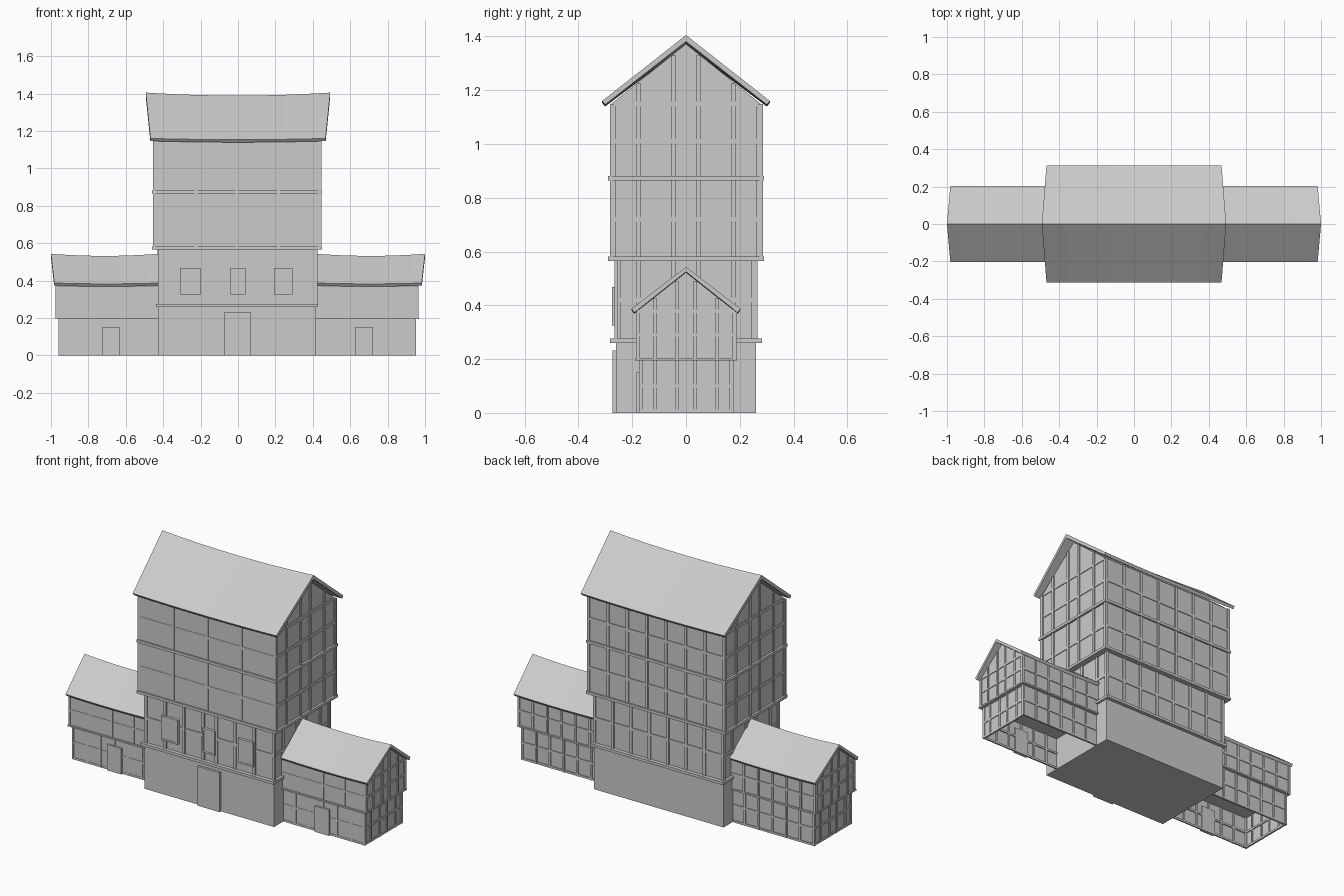
import bpy, bmesh

if "Cube" in bpy.data.objects:
    bpy.data.objects.remove(bpy.data.objects["Cube"])

CX = -0.005  # walls sit slightly left of the roof centre


def finish(bm, name):
    bmesh.ops.recalc_face_normals(bm, faces=bm.faces)
    me = bpy.data.meshes.new(name)
    bm.to_mesh(me)
    bm.free()
    ob = bpy.data.objects.new(name, me)
    bpy.context.collection.objects.link(ob)
    return ob


def add_box(bm, x0, x1, y0, y1, z0, z1):
    vs = bmesh.ops.create_cube(bm, size=1)['verts']
    for v in vs:
        v.co = ((x0 + x1) / 2 + v.co.x * (x1 - x0),
                (y0 + y1) / 2 + v.co.y * (y1 - y0),
                (z0 + z1) / 2 + v.co.z * (z1 - z0))
    return vs


def box(name, *dims, open_ends=False):
    bm = bmesh.new()
    add_box(bm, *dims)
    if open_ends:
        bm.normal_update()
        bmesh.ops.delete(bm, geom=[f for f in bm.faces if abs(f.normal.z) > 0.9],
                         context='FACES')
    return finish(bm, name)


def loft(name, sections):
    """Skin a list of closed sections and cap both ends."""
    bm = bmesh.new()
    rings = [[bm.verts.new(p) for p in s] for s in sections]
    n = len(rings[0])
    for a, b in zip(rings, rings[1:]):
        for i in range(n):
            j = (i + 1) % n
            bm.faces.new((a[i], a[j], b[j], b[i]))
    bm.faces.new(rings[0])
    bm.faces.new(rings[-1])
    return finish(bm, name)


def gable_body(name, x0, x1, y, z0, eave, apex):
    prof = [(-y, z0), (y, z0), (y, eave), (0, apex), (-y, eave)]
    loft(name, [[(x, p, z) for p, z in prof] for x in (x0, x1)])


def roof(name, xa, xb, flare_a, flare_b, y, eave, ridge, thick, sag):
    """Pitched slab with a sagging ridge and ends that lean out at the top."""
    prof = [(-y, eave), (0, ridge), (y, eave),
            (y - 0.011, eave - 0.014), (0, ridge - thick), (-y + 0.011, eave - 0.014)]
    secs = []
    for i in range(9):
        t = i / 8
        drop = sag * (1 - (2 * t - 1) ** 2)
        sec = []
        for p, z in prof:
            k = 1 - abs(p) / y
            a, b = xa - flare_a * k, xb + flare_b * k
            sec.append((a + (b - a) * t, p, z - drop * (0.4 + 0.6 * k)))
        secs.append(sec)
    loft(name, secs)


def frame(name, x0, x1, y, z0, z1, bays_front, bays_back, side_ys, rails, w,
          ends=(-1, 1), apex=None, side_rails=None, front_xs=None, f_out=0.003):
    """Timber posts and rails on the four walls of one storey."""
    bm = bmesh.new()
    h, d = w / 2, 0.006
    for s, bays, out in ((-1, bays_front, f_out), (1, bays_back, d)):
        xs = [x0 + (x1 - x0) * i / bays for i in range(bays + 1)]
        if s < 0 and front_xs:
            xs = front_xs
        ya, yb = sorted((s * (y - 0.006), s * (y + out)))
        for x in xs:
            add_box(bm, x - h, x + h, ya, yb, z0, z1)
        ya, yb = sorted((s * (y - 0.006), s * (y + out * 0.7)))
        for z in rails:
            add_box(bm, x0, x1, ya, yb, z - h, z + h)
    for s in ends:
        xe = x1 if s > 0 else x0
        xa, xb = sorted((xe - s * 0.006, xe + s * d))
        for p in list(side_ys) + [-y + h, y - h]:
            top = z1 if apex is None else z1 + (apex - z1) * (1 - (abs(p) + h) / y)
            add_box(bm, xa, xb, p - h, p + h, z0, max(top, z1))
        xa, xb = sorted((xe - s * 0.006, xe + s * d * 0.7))
        for z in (side_rails or rails):
            r = y if z <= z1 or apex is None else y * (apex - z - h) / (apex - z1)
            add_box(bm, xa, xb, -r, r, z - h, z + h)
    finish(bm, name)


# Central tower: plain base, first storey, two tall upper storeys with gables
box('tower_base', CX - 0.422, CX + 0.422, -0.26, 0.26, 0, 0.265)
box('tower_first_storey', CX - 0.418, CX + 0.418, -0.26, 0.26, 0.265, 0.57)
gable_body('tower_upper_storeys', CX - 0.442, CX + 0.442, 0.28, 0.57, 1.148, 1.372)

# Projecting floor beams
box('tower_beam_low', CX - 0.434, CX + 0.434, -0.282, 0.282, 0.26, 0.276)
box('tower_beam_mid', CX - 0.455, CX + 0.455, -0.29, 0.29, 0.565, 0.581)
box('tower_beam_high', CX - 0.455, CX + 0.455, -0.29, 0.29, 0.865, 0.881)

# Tower timber framing
posts = (-0.175, -0.045, 0.045, 0.175)
frame('first_storey_frame', CX - 0.418, CX + 0.418, 0.26, 0.27, 0.57, 7, 7, posts,
      (0.42,), 0.017, f_out=0.006,
      front_xs=[-0.417, -0.29, -0.17, -0.043, 0.043, 0.165, 0.29, 0.417])
frame('second_storey_frame', CX - 0.442, CX + 0.442, 0.28, 0.575, 0.87, 4, 7, posts,
      (0.72,), 0.017)
frame('third_storey_frame', CX - 0.442, CX + 0.442, 0.28, 0.875, 1.148, 4, 7, posts,
      (1.01,), 0.017, apex=1.372, side_rails=(1.01, 1.15))

roof('tower_roof', -0.468, 0.468, 0.025, 0.025, 0.312, 1.16, 1.405, 0.024, 0.016)

# Front doors and bay windows of the tower
box('main_door', -0.072, 0.07, -0.273, -0.25, 0, 0.232)
for name, a, b in (('left', -0.31, -0.2), ('middle', -0.04, 0.04), ('right', 0.192, 0.292)):
    box('window_' + name, a, b, -0.274, -0.25, 0.325, 0.468)
    bm = bmesh.new()
    for z in (0.33, 0.463):
        add_box(bm, a, b, -0.276, -0.27, z - 0.005, z + 0.005)
    for x in (a + 0.005, b - 0.005):
        add_box(bm, x - 0.005, x + 0.005, -0.276, -0.27, 0.325, 0.468)
    finish(bm, 'window_frame_' + name)

# Two side wings
for s, side in ((-1, 'left'), (1, 'right')):
    def span(inner, outer):
        return sorted((CX + s * inner, CX + s * outer))
    lo, up = span(0.41, 0.95), span(0.41, 0.965)
    box(side + '_wing_lower', *lo, -0.172, 0.172, 0, 0.2, open_ends=True)
    gable_body(side + '_wing_upper', *up, 0.183, 0.2, 0.378, 0.522)
    box(side + '_wing_beam', *span(0.41, 0.972), -0.19, 0.19, 0.194, 0.203)
    frame(side + '_wing_lower_frame', *lo, 0.172, 0, 0.2, 6, 6,
          (-0.115, -0.033, 0.033, 0.115), (0.006, 0.1), 0.012, ends=(s,))
    frame(side + '_wing_upper_frame', *up, 0.183, 0.2, 0.378, 4, 6,
          (-0.115, -0.033, 0.033, 0.115), (0.29,), 0.012, ends=(s,), apex=0.522,
          side_rails=(0.29, 0.378))
    fl = (0.018, 0) if s < 0 else (0, 0.018)
    ends = (-0.982, -0.425) if s < 0 else (0.42, 0.982)
    roof(side + '_wing_roof', *ends, *fl, 0.203, 0.387, 0.543, 0.018, 0.011)
    dx = s * 0.677 - 0.002
    box(side + '_wing_door', dx - 0.046, dx + 0.046, -0.184, -0.165, 0, 0.152)
